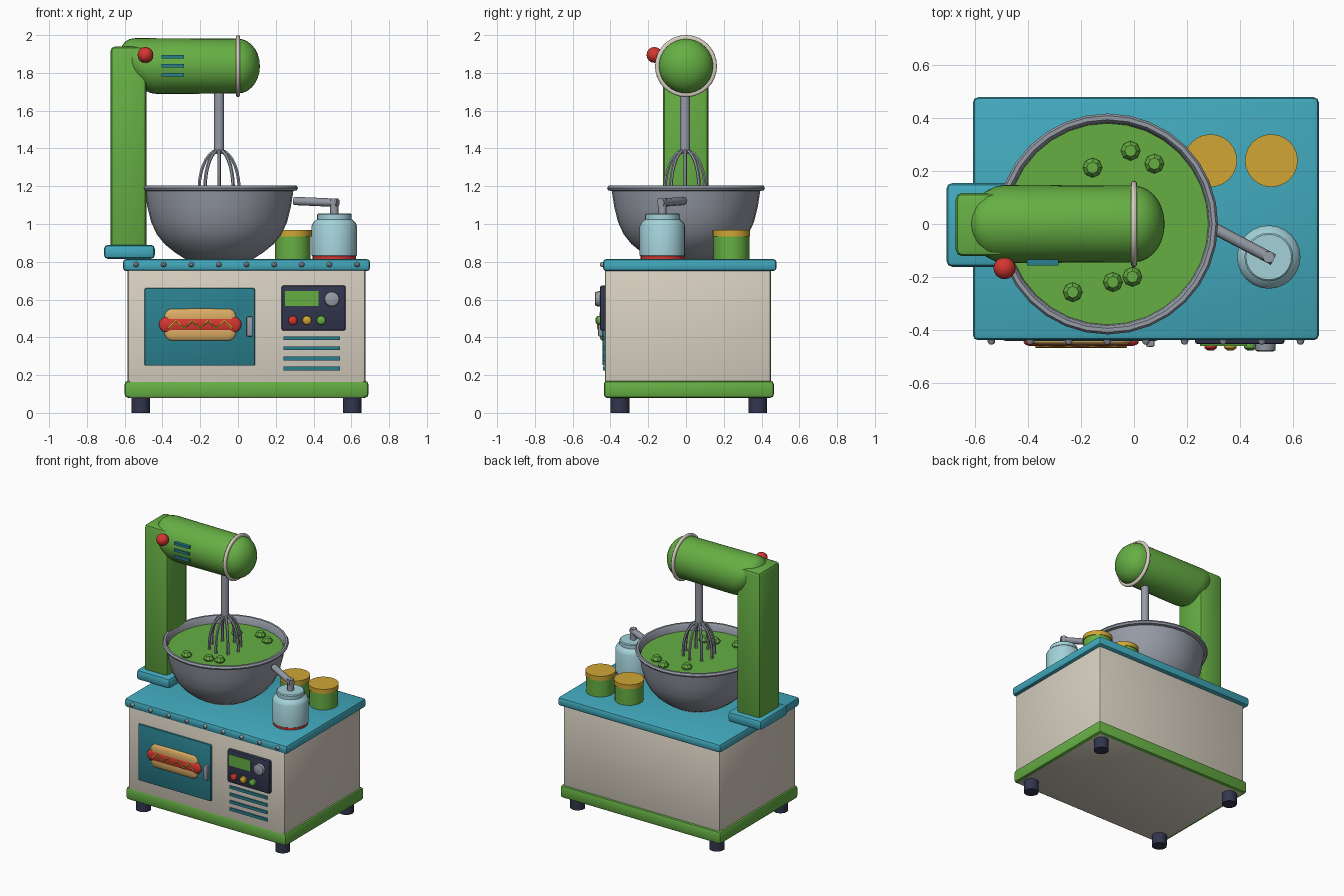
import bpy, bmesh, math
from mathutils import Vector

if "Cube" in bpy.data.objects:
    bpy.data.objects.remove(bpy.data.objects["Cube"])


def material(name, r, g, b):
    m = bpy.data.materials.new(name)
    lin = [((c / 255 + 0.055) / 1.055) ** 2.4 for c in (r, g, b)]
    m.diffuse_color = (*lin, 1)
    m.use_nodes = True
    m.node_tree.nodes["Principled BSDF"].inputs["Base Color"].default_value = m.diffuse_color
    return m


GREEN = material("leaf green", 102, 175, 68)
TEAL = material("teal", 66, 170, 190)
DARK_TEAL = material("dark teal", 42, 128, 142)
CREAM = material("warm cream", 216, 208, 193)
NAVY = material("navy", 50, 54, 78)
MUSTARD = material("mustard", 208, 166, 52)
RED = material("red", 212, 54, 48)
PALE_BLUE = material("pale blue", 164, 210, 218)
TAN = material("bun tan", 220, 172, 100)
STEEL = material("steel", 150, 155, 166)


def smooth(ob, angle=40):
    bpy.ops.object.select_all(action='DESELECT')
    bpy.context.view_layer.objects.active = ob
    ob.select_set(True)
    bpy.ops.object.shade_smooth_by_angle(angle=math.radians(angle))


def finish(name, bm, mat, angle=40):
    bmesh.ops.recalc_face_normals(bm, faces=bm.faces)
    me = bpy.data.meshes.new(name)
    bm.to_mesh(me)
    bm.free()
    me.materials.append(mat)
    ob = bpy.data.objects.new(name, me)
    bpy.context.collection.objects.link(ob)
    smooth(ob, angle)
    return ob


def box(name, mat, x, y, z, bevel=0.0, segments=2):
    """Box from (min, max) ranges."""
    bm = bmesh.new()
    bmesh.ops.create_cube(bm, size=1)
    for v in bm.verts:
        v.co = Vector([(r[0] + r[1]) / 2 + c * (r[1] - r[0])
                       for c, r in zip(v.co, (x, y, z))])
    if bevel:
        bmesh.ops.bevel(bm, geom=bm.edges[:], offset=bevel, segments=segments,
                        profile=0.5, affect='EDGES')
    return finish(name, bm, mat, 30)


def lathe(name, mat, profile, loc, axis='Z', seg=24, angle=40):
    """Spin (radius, height) points; axis F points out of the front."""
    bm = bmesh.new()
    turn = {'Z': lambda a, b, h: (a, b, h),
            'X': lambda a, b, h: (h, a, b),
            'F': lambda a, b, h: (a, -h, b)}[axis]
    rings = []
    for r, h in profile:
        rings.append([bm.verts.new(Vector(turn(
            r * math.cos(math.tau * i / seg), r * math.sin(math.tau * i / seg), h))
            + Vector(loc)) for i in range(seg)])
    for lo, hi in zip(rings, rings[1:]):
        for i in range(seg):
            j = (i + 1) % seg
            bm.faces.new((lo[i], lo[j], hi[j], hi[i]))
    bm.faces.new(rings[0])
    bm.faces.new(rings[-1])
    bmesh.ops.remove_doubles(bm, verts=bm.verts, dist=1e-5)
    return finish(name, bm, mat, angle)


def cyl(name, mat, r, h, loc, axis='Z', seg=24):
    return lathe(name, mat, [(r, 0), (r, h)], loc, axis, seg)


def capsule(name, mat, half, r, loc, flat):
    """Horizontal pill, flattened front to back."""
    bm = bmesh.new()
    bmesh.ops.create_uvsphere(bm, u_segments=20, v_segments=12, radius=r)
    for v in bm.verts:
        x = v.co.x
        push = 0 if abs(x) < 1e-5 else math.copysign(half - r, x)
        v.co = Vector((x + push, v.co.y * flat, v.co.z)) + Vector(loc)
    return finish(name, bm, mat, 60)


def tube(name, mat, points, r, res=2):
    cu = bpy.data.curves.new(name, 'CURVE')
    cu.dimensions = '3D'
    cu.bevel_depth = r
    cu.bevel_resolution = res
    cu.use_fill_caps = True
    sp = cu.splines.new('POLY')
    sp.points.add(len(points) - 1)
    for p, co in zip(sp.points, points):
        p.co = (*co, 1)
    cu.materials.append(mat)
    ob = bpy.data.objects.new(name, cu)
    bpy.context.collection.objects.link(ob)
    bpy.ops.object.select_all(action='DESELECT')
    bpy.context.view_layer.objects.active = ob
    ob.select_set(True)
    bpy.ops.object.convert(target='MESH')
    smooth(bpy.context.view_layer.objects.active, 50)


# Cabinet, plinth, worktop and feet
box("cabinet_body", CREAM, (-0.585, 0.675), (-0.43, 0.45), (0.078, 0.77), 0.015)
box("plinth", GREEN, (-0.6, 0.69), (-0.435, 0.465), (0.08, 0.17), 0.018)
box("worktop", TEAL, (-0.61, 0.70), (-0.44, 0.48), (0.75, 0.815), 0.02)
for x in (-0.515, 0.605):
    for y in (-0.35, 0.38):
        cyl("foot", NAVY, 0.05, 0.09, (x, y, 0), seg=16)
for i in range(9):
    lathe("worktop_rivet", STEEL, [(0.015, 0), (0.013, 0.012), (0.006, 0.018)],
          (-0.54 + i * 0.1463, -0.438, 0.785), 'F', 10)

# Oven door with hot dog emblem and handle
box("oven_door", DARK_TEAL, (-0.495, 0.09), (-0.442, -0.42), (0.25, 0.66), 0.006)
for z in (0.506, 0.428):
    capsule("bun_half", TAN, 0.19, 0.046, (-0.2, -0.443, z), 0.35)
capsule("sausage", RED, 0.218, 0.041, (-0.2, -0.447, 0.467), 0.4)
tube("mustard_zigzag", MUSTARD,
     [(-0.37 + i * 0.0425, -0.463, 0.447 + 0.04 * (i % 2)) for i in range(9)], 0.007, 1)
box("door_handle", STEEL, (0.046, 0.078), (-0.465, -0.435), (0.405, 0.51), 0.006)

# Control panel and lower vents
box("control_panel", NAVY, (0.23, 0.57), (-0.455, -0.42), (0.435, 0.675), 0.012)
box("panel_screen", GREEN, (0.25, 0.425), (-0.461, -0.45), (0.565, 0.645))
lathe("panel_dial", STEEL, [(0.04, 0), (0.038, 0.028), (0.03, 0.032)],
      (0.497, -0.45, 0.603), 'F', 16)
for x, mat in ((0.29, RED), (0.365, MUSTARD), (0.44, GREEN)):
    lathe("panel_button", mat, [(0.025, 0), (0.023, 0.018), (0.012, 0.026)],
          (x, -0.452, 0.49), 'F', 14)
for i in range(4):
    z = 0.395 - i * 0.0533
    box("cabinet_vent", DARK_TEAL, (0.24, 0.54), (-0.44, -0.42), (z - 0.01, z + 0.01))

# Mixer stand
box("stand_foot", TEAL, (-0.71, -0.44), (-0.162, 0.155), (0.815, 0.89), 0.022)
box("stand_column", GREEN, (-0.675, -0.485), (-0.122, 0.118), (0.86, 1.94), 0.025)

# Mixer head: leaning round back, straight barrel, domed nose
HZ = 1.836
back = [(0.148 * math.sin(a), -0.485 - 0.125 * math.cos(a))
        for a in [math.pi / 2 * i / 6 for i in range(7)]]
nose = [(0.145 * math.cos(a), 0.116 * math.sin(a))
        for a in [math.pi / 2 * i / 7 for i in range(8)]]
head = lathe("mixer_head", GREEN, back + nose, (0, 0, HZ), 'X', 32)
for v in head.data.vertices:
    if v.co.x < -0.4:
        v.co.x -= 0.4 * (v.co.z - HZ)
ring = [(0.154 + 0.01 * math.cos(a), 0.011 * math.sin(a))
        for a in [math.pi * (i / 6 - 0.5) for i in range(7)]]
lathe("head_trim_ring", CREAM, [(0.14, -0.011)] + ring + [(0.14, 0.011)],
      (0, 0, HZ), 'X', 32)
lathe("speed_knob", RED, [(0.042 * math.sin(a), -0.042 * math.cos(a))
                          for a in [math.pi * i / 8 for i in range(9)]],
      (-0.49, -0.167, 1.895), 'F', 16)
for z in (1.885, 1.838, 1.79):
    box("head_vent", DARK_TEAL, (-0.405, -0.285), (-0.157, -0.12), (z - 0.009, z + 0.009))

# Bowl with rolled lip, batter and lumps
CX = -0.1
lathe("mixing_bowl", STEEL,
      [(0, 0.815), (0.18, 0.815), (0.235, 0.85), (0.29, 0.895), (0.33, 0.945),
       (0.36, 1.01), (0.38, 1.09), (0.393, 1.175), (0.412, 1.178), (0.418, 1.19),
       (0.41, 1.203), (0.395, 1.203), (0.385, 1.19), (0.38, 1.14), (0, 1.13)],
      (CX, 0, 0), seg=32)
cyl("green_batter", GREEN, 0.384, 0.02, (CX, 0, 1.132), seg=32)
for x, y in ((-0.157, 0.213), (-0.013, 0.277), (0.077, 0.228),
             (-0.232, -0.258), (-0.08, -0.22), (-0.006, -0.2)):
    lathe("batter_lump", GREEN, [(0.03, 0), (0.037, 0.016), (0.022, 0.038)],
          (x, y, 1.147), seg=8, angle=20)

# Beater shaft and balloon whisk
cyl("beater_shaft", STEEL, 0.027, 0.36, (CX, -0.005, 1.37), seg=16)
for k in range(8):
    a = math.tau * k / 8
    pts = []
    for i in range(9):
        t = math.radians(5 + 95 * i / 8)
        r = 0.106 * math.sin(t)
        pts.append((CX + r * math.cos(a), -0.005 + r * math.sin(a),
                    1.182 + 0.21 * math.cos(t)))
    tube("whisk_wire", STEEL, pts, 0.0095, 1)

# Storage jars
for x in (0.29, 0.52):
    cyl("jar", GREEN, 0.095, 0.125, (x, 0.24, 0.812))
    cyl("jar_lid", MUSTARD, 0.1, 0.032, (x, 0.24, 0.935))

# Pump bottle with spout reaching the bowl
PX, PY = 0.51, -0.125
cyl("bottle_base_band", RED, 0.116, 0.02, (PX, PY, 0.812))
lathe("pump_bottle", PALE_BLUE,
      [(0.11, 0.824), (0.12, 0.834), (0.12, 0.99), (0.112, 1.008), (0.092, 1.025),
       (0.092, 1.05), (0.086, 1.056)], (PX, PY, 0), seg=24)
cyl("pump_stem", STEEL, 0.022, 0.085, (PX, PY, 1.05), seg=12)
tube("pump_spout", STEEL, [(PX + 0.018, PY - 0.01, 1.112), (0.3, -0.015, 1.122)], 0.022)
